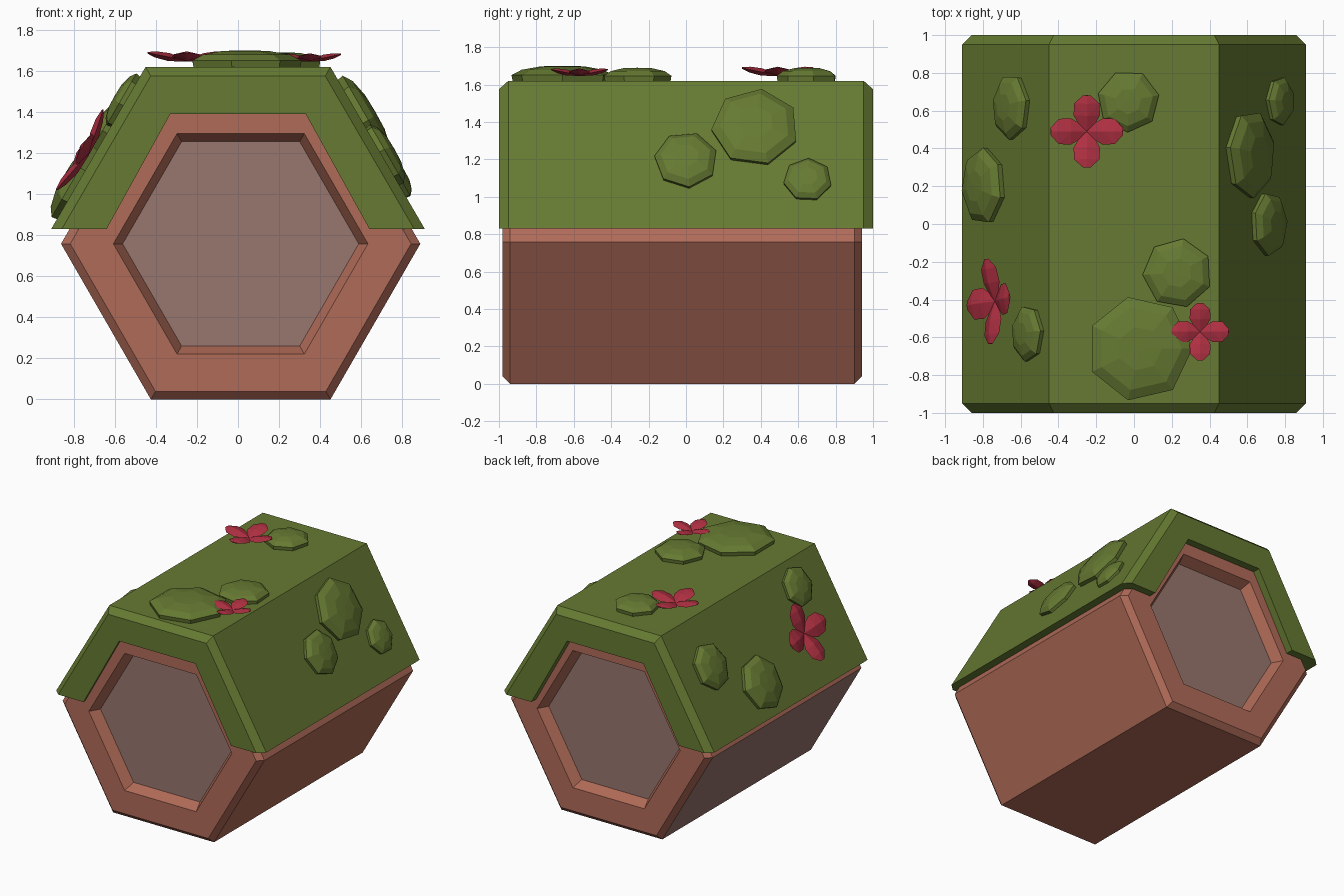
import bpy, bmesh, math
from mathutils import Matrix, Vector

cube = bpy.data.objects.get("Cube")
if cube:
    bpy.data.objects.remove(cube, do_unlink=True)


def material(name, rgb):
    linear = [((c / 255 + 0.055) / 1.055) ** 2.4 for c in rgb] + [1]
    mat = bpy.data.materials.new(name)
    mat.use_nodes = True
    mat.diffuse_color = linear
    bsdf = next(n for n in mat.node_tree.nodes if n.type == 'BSDF_PRINCIPLED')
    bsdf.inputs["Base Color"].default_value = linear
    bsdf.inputs["Roughness"].default_value = 0.9
    return mat


BARK = material("bark brown", (176, 107, 88))
CORE = material("dusty core", (153, 118, 110))
MOSS = material("moss green", (102, 122, 50))
PETAL = material("petal red", (176, 48, 66))


def finish(name, bm, mats, matrix=Matrix()):
    bmesh.ops.recalc_face_normals(bm, faces=bm.faces)
    mesh = bpy.data.meshes.new(name)
    bm.to_mesh(mesh)
    bm.free()
    for mat in mats:
        mesh.materials.append(mat)
    obj = bpy.data.objects.new(name, mesh)
    obj.matrix_world = matrix
    bpy.context.collection.objects.link(obj)
    return obj


def bridge(bm, a, b):
    for i in range(len(a)):
        j = (i + 1) % len(a)
        bm.faces.new((a[i], a[j], b[j], b[i]))


def loft(rings):
    bm = bmesh.new()
    loops = [[bm.verts.new(p) for p in ring] for ring in rings]
    for a, b in zip(loops, loops[1:]):
        bridge(bm, a, b)
    bm.faces.new(loops[0])
    bm.faces.new(loops[-1])
    return bm


# Hexagonal log with chamfered rims and recessed ends
def hexagon(radius, y):
    return [(0.013 + radius * math.cos(k * math.pi / 3), y,
             0.758 + radius * math.sin(k * math.pi / 3)) for k in range(6)]


bm = loft([hexagon(r, y) for r, y in (
    (0.575, -0.90), (0.62, -0.98), (0.83, -0.98), (0.875, -0.94),
    (0.875, 0.90), (0.83, 0.94), (0.62, 0.94), (0.575, 0.86))])
log = finish("log", bm, [BARK, CORE])
for face in log.data.polygons:
    n = face.normal
    end_disc = abs(n.y) > 0.99 and abs(face.center.x) < 0.1 and abs(face.center.z - 0.758) < 0.1
    lower_side = n.x < -0.8 and n.z < -0.4 and abs(n.y) < 0.1
    face.material_index = int(end_disc or lower_side)


# Moss blanket: an arch section over the upper half of the log
def arch(y, inset):
    half = [(0.64, 0.83), (0.33, 1.39)]
    outer = [(0.45 - inset * 0.55, 1.62 - inset), (0.91 - inset * 1.15, 0.83)]
    right = half + outer
    order = [right[0], right[1]] + [(-x, z) for x, z in (right[1], right[0], right[3], right[2])] + right[2:]
    return [(x, y, z) for x, z in order]


finish("moss_blanket", loft([arch(-1, 0.045), arch(-0.95, 0), arch(0.95, 0), arch(1, 0.045)]), [MOSS])


# Frames on the blanket: top, or a slope measured down from its upper edge
def frame(side, a, y):
    if side == 0:
        return Matrix.Translation((a, y, 1.62))
    tilt = math.radians(60)
    spot = (side * (0.45 + a * math.cos(tilt)), y, 1.62 - a * math.sin(tilt))
    return Matrix.Translation(spot) @ Matrix.Rotation(side * tilt, 4, 'Y')


# Faceted moss clumps
def clump(name, side, a, y, radius, height, turn):
    bm = bmesh.new()
    sides = 7
    loops = []
    for r, h in ((0.97, -0.1), (1, 0.38), (0.8, 0.74), (0.42, 0.97)):
        loops.append([bm.verts.new((radius * r * math.cos(turn + k * math.tau / sides),
                                    radius * r * math.sin(turn + k * math.tau / sides),
                                    height * h)) for k in range(sides)])
    for lo, hi in zip(loops, loops[1:]):
        bridge(bm, lo, hi)
    tip = bm.verts.new((0, 0, height))
    for k in range(sides):
        bm.faces.new((loops[-1][k], loops[-1][(k + 1) % sides], tip))
    bm.faces.new(loops[0])
    finish(name, bm, [MOSS], frame(side, a, y))


clumps = [
    (0, -0.03, 0.65, 0.165, 0.07, 0.2), (0, 0.23, -0.26, 0.185, 0.07, 0.5),
    (0, 0.03, -0.66, 0.28, 0.08, 0.9),
    (1, 0.30, 0.37, 0.235, 0.08, 0.3), (1, 0.50, 0, 0.17, 0.07, 0.1),
    (1, 0.62, 0.65, 0.13, 0.06, 0.4),
    (-1, 0.37, 0.62, 0.175, 0.07, 0.2), (-1, 0.66, 0.20, 0.205, 0.08, 0.6),
    (-1, 0.20, -0.58, 0.15, 0.06, 0.1)]
for i, spec in enumerate(clumps):
    clump(f"moss_clump_{i + 1}", *spec)


# Four-petal flowers with upturned, ridged petals
def flower(name, side, a, y, length, turn):
    bm = bmesh.new()
    for k in range(4):
        lift = Matrix.Rotation(-0.2, 4, 'Y')
        spin = Matrix.Rotation(turn + k * math.pi / 2, 4, 'Z')
        points = []
        for t, w, h in ((0.02, 0.12, 0.03), (0.45, 0.36, 0.1), (0.78, 0.34, 0.08), (1, 0.1, 0.02)):
            for dy, dz in ((w, 0), (-w, 0), (0, h), (0, -h)):
                p = Vector((t, dy, dz)) * length
                points.append(bm.verts.new(spin @ lift @ p + Vector((0, 0, 0.03))))
        hull = bmesh.ops.convex_hull(bm, input=points)
        spare = {v for v in hull["geom_interior"] if isinstance(v, bmesh.types.BMVert)}
        bmesh.ops.delete(bm, geom=list(spare), context='VERTS')
    finish(name, bm, [PETAL], frame(side, a, y))


flower("flower_top_back", 0, -0.25, 0.49, 0.195, 0)
flower("flower_top_front", 0, 0.35, -0.57, 0.155, 0)
flower("flower_side", -1, 0.51, -0.41, 0.23, 0.1)
